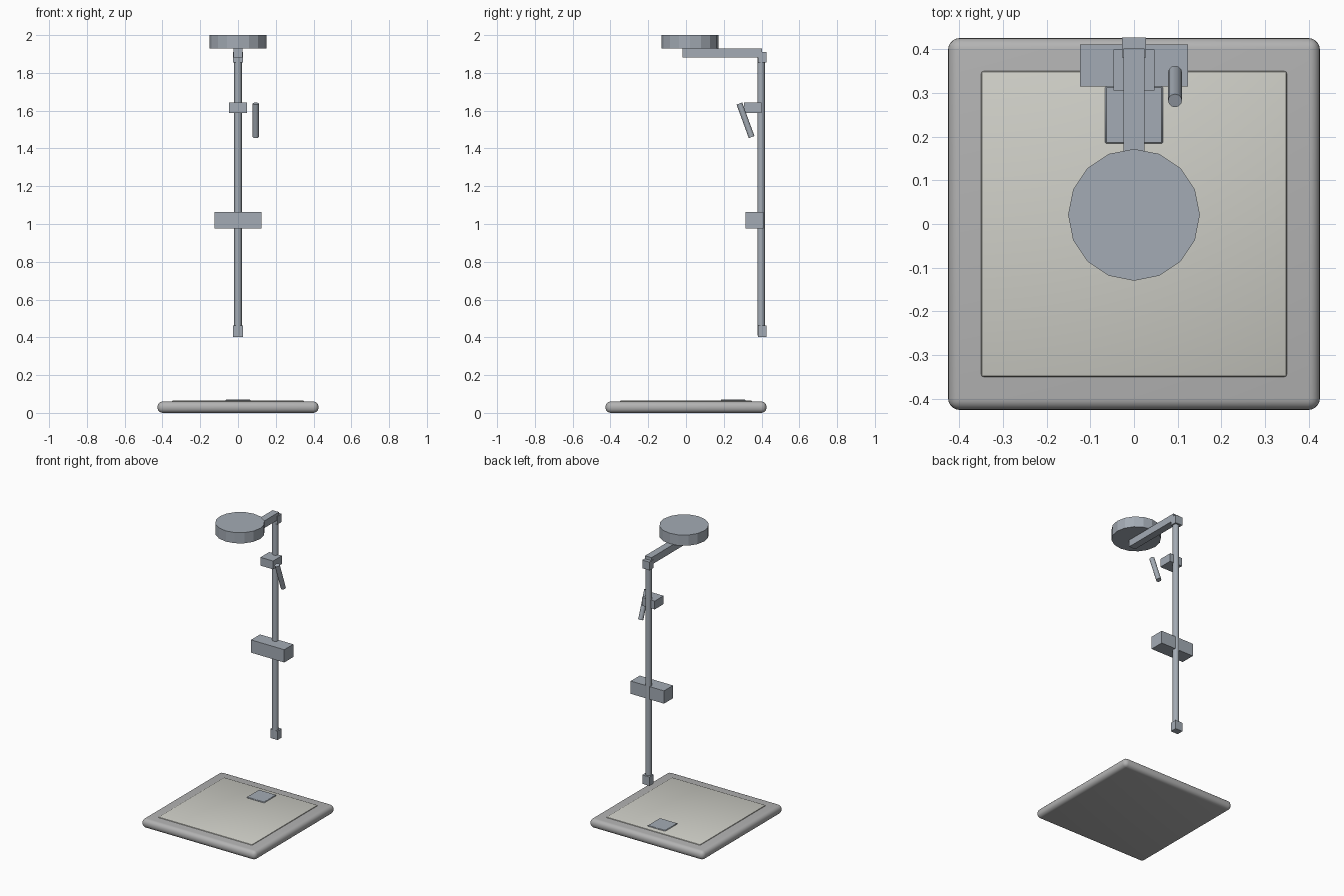
import bpy
from math import pi

if "Cube" in bpy.data.objects:
    bpy.data.objects.remove(bpy.data.objects["Cube"])


def material(name, rgb):
    m = bpy.data.materials.new(name)
    m.diffuse_color = (*rgb, 1)
    m.use_nodes = True
    m.node_tree.nodes["Principled BSDF"].inputs["Base Color"].default_value = m.diffuse_color
    return m


ENAMEL = material("enamel", (0.45, 0.45, 0.45))
PANEL = material("panel", (0.62, 0.62, 0.57))
CHROME = material("chrome", (0.37, 0.41, 0.46))


def finish(ob, name, mat, smooth):
    ob.name = name
    ob.data.materials.append(mat)
    if smooth:
        bpy.ops.object.shade_smooth_by_angle(angle=pi / 5)


def box(name, x, y, z, mat=CHROME, bevel=0, segments=1):
    """Box centred on x = 0 with half width x and y, z ranges."""
    bpy.ops.mesh.primitive_cube_add(
        size=1, location=(0, (y[0] + y[1]) / 2, (z[0] + z[1]) / 2))
    ob = bpy.context.object
    ob.scale = (2 * x, y[1] - y[0], z[1] - z[0])
    bpy.ops.object.transform_apply(location=False, rotation=False, scale=True)
    if bevel:
        mod = ob.modifiers.new("bevel", "BEVEL")
        mod.width, mod.segments = bevel, segments
        bpy.ops.object.modifier_apply(modifier=mod.name)
    finish(ob, name, mat, bevel > 0)


def cylinder(name, radius, depth, loc, sides, tilt=0, smooth=True):
    bpy.ops.mesh.primitive_cylinder_add(
        vertices=sides, radius=radius, depth=depth, location=loc,
        rotation=(tilt, 0, 0))
    finish(bpy.context.object, name, CHROME, smooth)


# Shower tray, raised floor and drain cover
box("tray", 0.426, (-0.426, 0.426), (0, 0.06), ENAMEL, 0.027, 5)
box("tray_floor", 0.35, (-0.35, 0.35), (0.025, 0.065), PANEL, 0.005, 2)
box("drain_cover", 0.066, (0.184, 0.316), (0.055, 0.07), CHROME, 0.003, 1)

# Riser pipe with wall brackets
cylinder("riser_pipe", 0.02, 1.48, (0, 0.398, 1.15), 12)
box("lower_bracket", 0.027, (0.382, 0.427), (0.403, 0.463))
box("upper_bracket", 0.027, (0.382, 0.427), (1.855, 1.91))

# Overhead arm and shower head
box("head_arm", 0.024, (-0.018, 0.402), (1.882, 1.93))
cylinder("shower_head", 0.151, 0.072, (0, 0.021, 1.964), 16, smooth=False)

# Mixer valve, hand shower holder and hand shower
box("mixer_valve", 0.124, (0.315, 0.411), (0.977, 1.063))
box("hand_shower_holder", 0.047, (0.306, 0.4), (1.587, 1.643))
cylinder("hand_shower", 0.016, 0.189, (0.094, 0.315, 1.549), 12, tilt=0.35)
